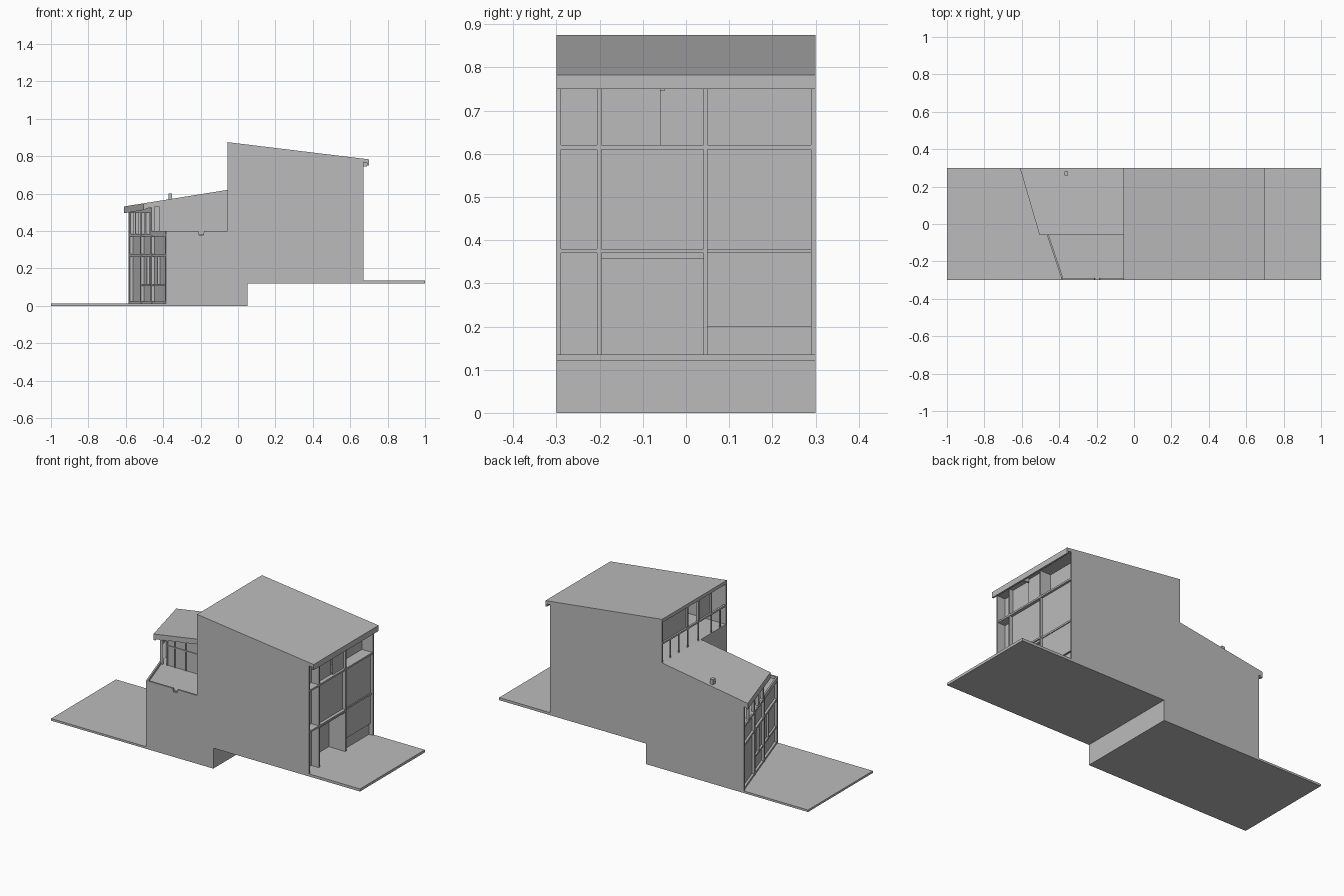
import bpy, bmesh
from mathutils import Vector

grey = bpy.data.materials.new("warm_grey")
grey.diffuse_color = (0.5, 0.5, 0.5, 1)


def prism(name, base, offset):
    """Solid made by sweeping a planar outline along an offset."""
    bm = bmesh.new()
    face = bm.faces.new([bm.verts.new(p) for p in base])
    res = bmesh.ops.extrude_face_region(bm, geom=[face])
    moved = [g for g in res["geom"] if isinstance(g, bmesh.types.BMVert)]
    bmesh.ops.translate(bm, verts=moved, vec=Vector(offset))
    bmesh.ops.recalc_face_normals(bm, faces=bm.faces)
    mesh = bpy.data.meshes.new(name)
    bm.to_mesh(mesh)
    bm.free()
    mesh.materials.append(grey)
    obj = bpy.data.objects.new(name, mesh)
    bpy.context.collection.objects.link(obj)
    return obj


def box(name, x0, x1, y0, y1, z0, z1):
    return prism(name, [(x0, y0, z0), (x1, y0, z0), (x1, y1, z0), (x0, y1, z0)],
                 (0, 0, z1 - z0))


def side(name, outline, y0, y1):
    return prism(name, [(x, y0, z) for x, z in outline], (0, y1 - y0, 0))


def fx(y):
    """x of the skewed facade at depth y."""
    return -0.485 - y / 3


def skew(name, y0, y1, z0, z1, d0, d1):
    """Piece of the skewed facade, between insets d0 and d1."""
    return prism(name, [(fx(y0) + d0, y0, z0), (fx(y0) + d1, y0, z0),
                        (fx(y1) + d1, y1, z0), (fx(y1) + d0, y1, z0)],
                 (0, 0, z1 - z0))


X = -0.055   # line where the tall block starts

# ground slabs and the step between them
box("lower_ground_slab", -1, 0.05, -0.3, 0.3, 0, 0.012)
box("upper_ground_slab", 0.05, 1, -0.3, 0.3, 0.12, 0.135)
box("step_wall", 0.04, 0.05, -0.3, 0.3, 0.012, 0.135)

# party walls
upper = [(X, 0.86), (0.66, 0.775), (0.67, 0.775), (0.67, 0.13), (0.05, 0.13),
         (0.05, 0)]
side("front_party_wall",
     [(-0.385, 0), (-0.385, 0.4), (-0.212, 0.4), (-0.208, 0.38), (-0.185, 0.38),
      (-0.182, 0.4), (X, 0.4)] + upper, -0.3, -0.29)
side("back_party_wall", [(-0.585, 0), (-0.585, 0.51), (X, 0.6)] + upper, 0.29, 0.3)

# tall roof with eave lip
side("tall_roof", [(X, 0.875), (0.7, 0.783), (0.7, 0.75), (0.69, 0.75),
                   (0.69, 0.765), (0.67, 0.768), (X, 0.855)], -0.3, 0.3)


# low roof with skewed eave: slab top and bottom follow one slope
def roof_z(x):
    return 0.62 + (x - X) * 0.16


def low_roof(name, corners, thick):
    prism(name, [(x, y, roof_z(x) - thick) for x, y in corners], (0, 0, thick))


low_roof("low_roof", [(-0.505, -0.06), (X, -0.06), (X, 0.3), (-0.61, 0.3)], 0.03)
low_roof("low_roof_eave", [(-0.505, -0.06), (-0.492, -0.06), (-0.597, 0.3),
                           (-0.61, 0.3)], 0.036)
box("roof_vent", -0.372, -0.352, 0.258, 0.282, 0.56, 0.6)

# interior floors
skew_floor = [(fx(-0.29) + 0.01, -0.29), (X, -0.29), (X, 0.29), (fx(0.29) + 0.01, 0.29)]
prism("terrace_floor", [(x, y, 0.372) for x, y in skew_floor], (0, 0, 0.013))
box("middle_floor", X, 0.66, -0.29, 0.29, 0.37, 0.38)
box("top_floor", X, 0.66, -0.29, 0.29, 0.61, 0.62)

# wall between the terrace and the low block, with thin glazing bars
side("terrace_wall", [(-0.42, 0.385), (X, 0.385), (X, 0.6), (-0.42, 0.54)],
     -0.052, -0.045)
for x in (-0.42, -0.37, -0.3, -0.22, -0.14, -0.06):
    box("terrace_window_post", x - 0.003, x + 0.003, -0.058, -0.05,
        0.385, roof_z(x) - 0.03)
box("terrace_window_rail", -0.42, X, -0.057, -0.05, 0.497, 0.503)

# wall of the tall block over the terrace and the low roof
box("terrace_end_wall", X, X + 0.01, -0.3, 0.3, 0.385, 0.62)
for y0, y1 in ((0.06, 0.29), (-0.16, -0.04)):
    box("clerestory_panel", X + 0.01, X + 0.018, y0, y1, 0.73, 0.856)
box("clerestory_rail", X, X + 0.012, -0.29, 0.29, 0.725, 0.735)
for y in (-0.24, -0.16, -0.04, 0.06, 0.14, 0.22):
    box("clerestory_post", X, X + 0.006, y - 0.003, y + 0.003, 0.62, 0.73)
for y in (-0.16, -0.04, 0.06):
    box("clerestory_mullion", X, X + 0.012, y - 0.004, y + 0.004, 0.73, 0.86)
side("top_room_partition", [(0.1, 0.62), (0.58, 0.62), (0.58, 0.775), (0.1, 0.835)],
     -0.005, 0.005)

# skewed facade: panes, frame bars and upper open posts
skew("skew_pane", -0.29, 0.29, 0.012, 0.385, 0.016, 0.022)
for y in (-0.292, -0.06, 0.105, 0.288):
    skew("skew_post", y - 0.008, y + 0.008, 0.012, 0.385, 0, 0.02)
for z in (0.017, 0.27, 0.378):
    skew("skew_rail", -0.29, 0.29, z - 0.006, z + 0.006, 0.002, 0.02)
skew("skew_low_rail", -0.29, 0.105, 0.105, 0.115, 0.004, 0.02)
for y in (-0.15, 0.02):
    skew("skew_thin_post", y - 0.005, y + 0.005, 0.115, 0.27, 0.004, 0.02)
skew("terrace_parapet", -0.29, -0.06, 0.38, 0.4, 0, 0.01)
for y in (-0.052, 0.03, 0.105, 0.2, 0.284):
    skew("loggia_post", y - 0.007, y + 0.007, 0.385, 0.53, 0.002, 0.02)
skew("loggia_head", -0.06, 0.29, 0.5, 0.525, 0.002, 0.02)

# street facade: (y0, y1, z0, z1, x of the pane)
panes = [(-0.29, -0.205, 0.62, 0.77, 0.62), (-0.197, -0.06, 0.62, 0.77, 0.645),
         (-0.06, 0.05, 0.62, 0.778, 0.655), (0.05, 0.29, 0.62, 0.77, 0.60),
         (-0.29, -0.205, 0.38, 0.61, 0.62), (-0.197, 0.04, 0.38, 0.61, 0.65),
         (0.05, 0.29, 0.2, 0.61, 0.655), (-0.29, -0.205, 0.135, 0.37, 0.62),
         (-0.197, 0.04, 0.135, 0.37, 0.56), (0.05, 0.29, 0.135, 0.2, 0.645)]
for y0, y1, z0, z1, x in panes:
    box("street_pane", x - 0.008, x, y0, y1, z0, z1)
for y, top in ((-0.201, 0.775), (0.045, 0.775)):
    box("street_post", 0.56, 0.668, y - 0.005, y + 0.005, 0.135, top)
for z in (0.375, 0.615):
    box("street_ledge", 0.56, 0.668, -0.29, 0.05, z - 0.005, z + 0.005)
box("street_balcony_ledge", 0.59, 0.668, 0.05, 0.29, 0.61, 0.62)
box("street_head", 0.59, 0.668, -0.29, 0.29, 0.768, 0.777)
box("entry_lintel", 0.56, 0.66, -0.197, 0.04, 0.358, 0.37)
box("eave_bracket", 0.66, 0.69, -0.06, -0.05, 0.745, 0.775)
